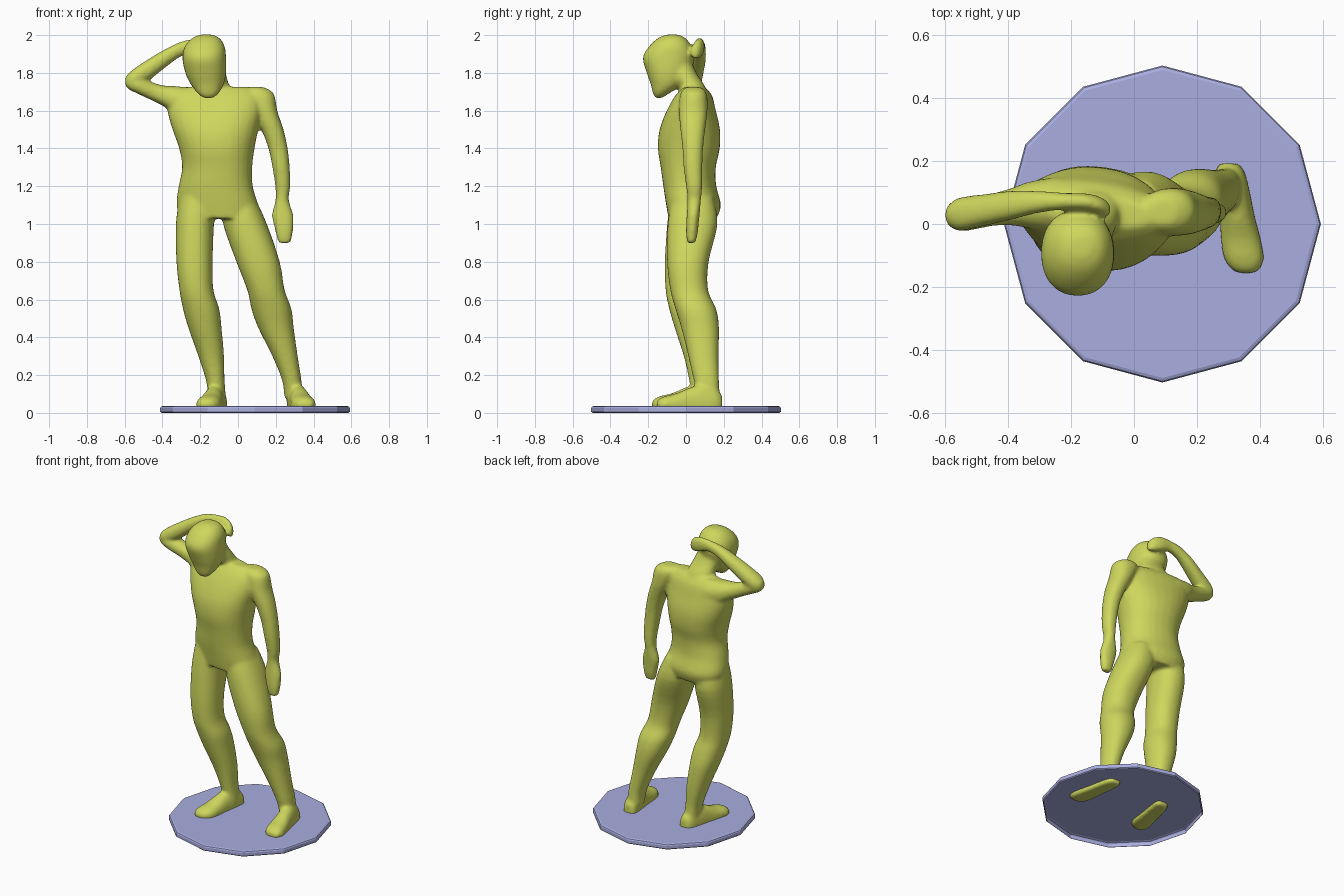
import bpy, bmesh, math
from mathutils import Vector


def material(name, rgb):
    m = bpy.data.materials.new(name)
    m.diffuse_color = (*rgb, 1)
    return m


def make_object(name, bm, mat):
    bmesh.ops.recalc_face_normals(bm, faces=bm.faces)
    me = bpy.data.meshes.new(name)
    bm.to_mesh(me)
    bm.free()
    me.materials.append(mat)
    ob = bpy.data.objects.new(name, me)
    bpy.context.collection.objects.link(ob)
    return ob


def spline(rows, steps=4):
    """Catmull-Rom interpolation of the section rows."""
    out = []
    for i in range(len(rows) - 1):
        p0, p1, p2, p3 = (rows[min(max(i + k, 0), len(rows) - 1)] for k in (-1, 0, 1, 2))
        for s in range(steps):
            t = s / steps
            out.append([0.5 * (2 * b + (c - a) * t + (2 * a - 5 * b + 4 * c - d) * t * t
                               + (3 * b - a - 3 * c + d) * t ** 3)
                        for a, b, c, d in zip(p0, p1, p2, p3)])
    return out + [list(rows[-1])]


def loft(bm, axis, rows, twist=0, power=2.2, floor=0.012, n=28):
    """Closed loft of oval sections; row = (position on axis, centre u, v, half size u, v)."""
    ct, st = math.cos(math.radians(twist)), math.sin(math.radians(twist))
    rings = []
    for a, u, v, hu, hv in spline(rows):
        ring = []
        for k in range(n):
            c, s = math.cos(math.tau * k / n), math.sin(math.tau * k / n)
            du = math.copysign(abs(c) ** (2 / power), c) * max(hu, 0.004)
            dv = math.copysign(abs(s) ** (2 / power), s) * max(hv, 0.004)
            p, q = u + du * ct - dv * st, v + du * st + dv * ct
            co = {'x': (a, p, q), 'y': (p, a, q), 'z': (p, q, a)}[axis]
            ring.append(bm.verts.new((co[0], co[1], max(co[2], floor))))
        rings.append(ring)
    for r, s in zip(rings, rings[1:]):
        for k in range(n):
            bm.faces.new((r[k], r[(k + 1) % n], s[(k + 1) % n], s[k]))
    bm.faces.new(rings[0])
    bm.faces.new(rings[-1])


skin = material("yellow_green", (0.62, 0.68, 0.11))
lilac = material("lilac", (0.40, 0.42, 0.74))
bm = bmesh.new()

# torso, slightly twisted
loft(bm, 'z', [
    (1.03, -.10, .035, .20, .125), (1.10, -.11, .04, .217, .142), (1.20, -.118, .02, .197, .138),
    (1.30, -.11, .012, .186, .144), (1.40, -.112, .015, .20, .162), (1.50, -.12, .02, .228, .157),
    (1.60, -.125, .028, .25, .125), (1.68, -.125, .04, .24, .09), (1.725, -.13, .045, .19, .05)],
    twist=-8)

# neck
loft(bm, 'z', [(1.66, -.13, .045, .11, .07), (1.73, -.135, .03, .09, .07),
               (1.80, -.15, -.015, .085, .07), (1.86, -.165, -.04, .08, .07)])

# head, tipped forward
loft(bm, 'z', [
    (1.666, -.157, -.145, .025, .015), (1.69, -.158, -.133, .055, .042),
    (1.74, -.163, -.102, .088, .085), (1.80, -.171, -.094, .108, .114),
    (1.88, -.179, -.092, .116, .137), (1.94, -.176, -.083, .106, .113),
    (1.985, -.17, -.075, .072, .072), (2.003, -.168, -.072, .03, .03)])

# standing leg and stepping leg
loft(bm, 'z', [
    (1.14, -.21, .03, .10, .11), (1.0, -.228, .032, .101, .132), (.80, -.23, .0, .096, .112),
    (.65, -.22, -.003, .09, .105), (.55, -.195, .018, .096, .107), (.45, -.175, .042, .088, .102),
    (.30, -.142, .068, .068, .08), (.17, -.12, .08, .049, .063), (.08, -.11, .09, .047, .06)])
loft(bm, 'z', [
    (1.14, .0, .035, .09, .11), (1.0, .037, .035, .116, .132), (.80, .106, .01, .115, .11),
    (.65, .148, .017, .099, .10), (.55, .177, .052, .106, .108), (.45, .201, .075, .094, .10),
    (.30, .249, .092, .067, .08), (.17, .285, .108, .051, .067), (.08, .292, .12, .047, .06)])

# feet, heel to toe, each turned by its own slope
FOOT = [(.0, .03, .09), (.03, .047, .125), (.10, .053, .15), (.17, .056, .135),
        (.24, .063, .105), (.30, .064, .09), (.335, .046, .075), (.348, .025, .06)]
for heel_x, heel_y, slope in ((-.098, .168, -.20), (.30, .192, .16)):
    loft(bm, 'y', [(heel_y - d, heel_x + slope * d, .045, hw, top - .045)
                   for d, hw, top in FOOT])

# hanging arm with hand
loft(bm, 'z', [
    (1.725, .09, .04, .045, .04), (1.69, .105, .04, .085, .07), (1.60, .138, .038, .07, .076),
    (1.50, .182, .036, .059, .066), (1.40, .212, .036, .051, .055), (1.30, .228, .037, .046, .05),
    (1.20, .237, .043, .04, .043), (1.13, .234, .044, .035, .036), (1.05, .236, .038, .057, .034),
    (1.0, .241, .034, .053, .033), (.95, .245, .031, .045, .031), (.90, .246, .028, .034, .022)])

# raised upper arm
loft(bm, 'x', [
    (-.24, .06, 1.635, .09, .085), (-.33, .06, 1.655, .075, .075), (-.385, .055, 1.675, .06, .057),
    (-.45, .045, 1.70, .052, .049), (-.53, .03, 1.735, .052, .046),
    (-.58, .028, 1.75, .04, .037), (-.598, .028, 1.755, .018, .018)])

# raised forearm with the hand behind the head
loft(bm, 'x', [
    (-.597, .03, 1.755, .02, .025), (-.56, .03, 1.765, .052, .05), (-.48, .043, 1.812, .051, .058),
    (-.385, .06, 1.877, .046, .049), (-.30, .07, 1.927, .035, .039), (-.22, .072, 1.945, .027, .037),
    (-.15, .07, 1.935, .027, .05), (-.10, .056, 1.92, .027, .045), (-.074, .042, 1.905, .019, .027)])

# fuse the parts into one smooth body
body = make_object("figure_body", bm, skin)
rm = body.modifiers.new("fuse", 'REMESH')
rm.mode = 'VOXEL'
rm.voxel_size = 0.01
rm.use_smooth_shade = True
sm = body.modifiers.new("soften", 'SMOOTH')
sm.factor = 0.5
sm.iterations = 10

# twelve-sided base plate, open underneath, with a chamfered rim
bm = bmesh.new()
rings = [[bm.verts.new((.09 + r * math.cos(math.tau * k / 12), r * math.sin(math.tau * k / 12), z))
          for k in range(12)]
         for r, z in ((.495, 0), (.502, .006), (.502, .026), (.498, .033), (.488, .037))]
for a, b in zip(rings, rings[1:]):
    for k in range(12):
        bm.faces.new((a[k], a[(k + 1) % 12], b[(k + 1) % 12], b[k]))
bm.faces.new(rings[-1])
base = make_object("base_plate", bm, lilac)
for f in base.data.polygons:
    if f.normal.z < 0 and f.area > .1:
        base.data.flip_normals()
        break
